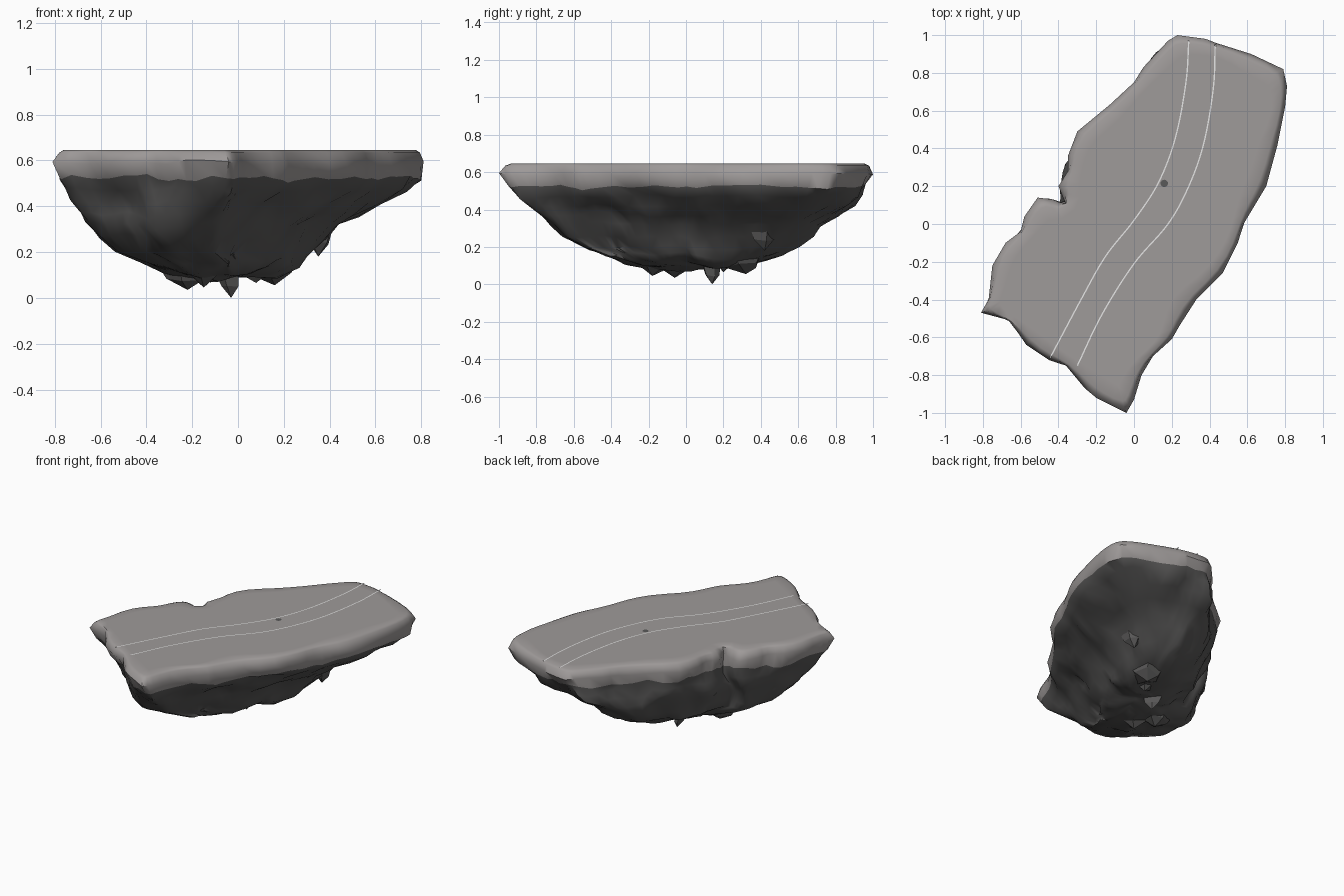
import bpy, bmesh, math, random
from mathutils import Vector, noise

cube = bpy.data.objects.get("Cube")
if cube:
    bpy.data.objects.remove(cube, do_unlink=True)

random.seed(4)
TOP = 0.645


def make_material(name, color):
    mat = bpy.data.materials.new(name)
    mat.use_nodes = True
    mat.diffuse_color = (*color, 1)
    bsdf = mat.node_tree.nodes["Principled BSDF"]
    bsdf.inputs["Base Color"].default_value = (*color, 1)
    bsdf.inputs["Roughness"].default_value = 0.9
    return mat


light_stone = make_material("light stone", (0.345, 0.325, 0.32))
dark_rock = make_material("dark rock", (0.1, 0.098, 0.097))
line_paint = make_material("white line paint", (0.8, 0.8, 0.8))
spot_grey = make_material("spot grey", (0.1, 0.1, 0.1))


def finish(bm, name, mats, smooth_angle=None):
    bmesh.ops.recalc_face_normals(bm, faces=bm.faces[:])
    mesh = bpy.data.meshes.new(name)
    bm.to_mesh(mesh)
    bm.free()
    obj = bpy.data.objects.new(name, mesh)
    bpy.context.collection.objects.link(obj)
    for mat in mats:
        mesh.materials.append(mat)
    if smooth_angle:
        bpy.ops.object.select_all(action="DESELECT")
        obj.select_set(True)
        bpy.context.view_layer.objects.active = obj
        bpy.ops.object.shade_smooth_by_angle(angle=math.radians(smooth_angle))
    return obj


# Plan outline of the slab, counter-clockwise from the front tip
outline = [Vector(p) for p in (
    (-.04, -1), (0, -.93), (.04, -.8), (.1, -.7), (.2, -.61), (.24, -.54),
    (.33, -.4), (.47, -.26), (.55, -.1), (.58, 0), (.64, .1), (.7, .2),
    (.76, .42), (.8, .62), (.81, .73), (.79, .82), (.62, .9), (.43, .96),
    (.38, .98), (.23, 1), (.18, .97), (.05, .83), (0, .75), (-.13, .63),
    (-.3, .49), (-.35, .36), (-.35, .28), (-.4, .2), (-.36, .1),
    (-.43, .13), (-.51, .14), (-.58, .04), (-.6, -.04), (-.68, -.1),
    (-.75, -.22), (-.77, -.4), (-.81, -.47), (-.66, -.51), (-.57, -.64),
    (-.45, -.72), (-.36, -.75), (-.26, -.87), (-.2, -.92))]


def split_edges(points):
    result = []
    for i, p in enumerate(points):
        result += [p, (p + points[(i + 1) % len(points)]) / 2]
    return result


def smoothed(points, times):
    n = len(points)
    for _ in range(times):
        points = [(points[i - 1] + points[i] * 2 + points[(i + 1) % n]) / 4
                  for i in range(n)]
    return points


def inset(points, amount):
    result = []
    n = len(points)
    for i, p in enumerate(points):
        d = (points[(i + 1) % n] - points[i - 1]).normalized()
        vary = 1 + 0.6 * noise.noise(Vector((p.x * 3, p.y * 3, 0)))
        result.append(p + Vector((-d.y, d.x)) * amount * vary)
    return result


def fit(points, x0, x1, y0, y1):
    xs, ys = [p.x for p in points], [p.y for p in points]
    fx = (x1 - x0) / (max(xs) - min(xs))
    fy = (y1 - y0) / (max(ys) - min(ys))
    return [Vector((x0 + (p.x - min(xs)) * fx, y0 + (p.y - min(ys)) * fy))
            for p in points]


# Rock body: height, extents in x and y, and rounding of each level
levels = [
    (.52, -.775, .8, -.945, .965, 1), (.47, -.745, .74, -.895, .94, 2),
    (.42, -.71, .62, -.845, .88, 4), (.37, -.675, .53, -.79, .82, 7),
    (.32, -.64, .45, -.74, .74, 10), (.26, -.595, .39, -.665, .67, 14),
    (.2, -.54, .31, -.58, .59, 18), (.155, -.4, .28, -.46, .52, 22),
    (.12, -.31, .23, -.36, .44, 26), (.1, -.25, .17, -.24, .33, 30),
    (.09, -.14, .06, -.1, .2, 30)]

base = split_edges(outline)
rock = bmesh.new()
rings = []
# flat top, softened lip, then the widest part of the rim
for z, amount, rounding in ((TOP, 0.085, 5), (TOP, 0.032, 2), (0.634, 0.014, 1), (0.59, 0, 0)):
    rings.append([rock.verts.new((p.x, p.y, z)) for p in inset(smoothed(base, rounding), amount)])
for v in rings[-1]:
    v.co.z += 0.02 * noise.noise(v.co * 5)
rim_count = len(rings)
for z, x0, x1, y0, y1, rounding in levels:
    ring = []
    strength = 0.01 if z > 0.5 else 0.045
    for p in fit(smoothed(base, rounding), x0, x1, y0, y1):
        pos = Vector((p.x, p.y, z))
        bump = noise.noise_vector(pos * 5) + 0.5 * noise.noise_vector(pos * 11)
        bump.z *= 0.7
        if z > 0.5:
            # ragged lower edge of the pale rim
            bump.z = 2.5 * noise.noise(pos * 7) + random.uniform(-1, 1)
        pos += bump * strength
        pos.z = max(pos.z, 0.06)
        ring.append(rock.verts.new(pos))
    rings.append(ring)

n = len(base)
for k in range(len(rings) - 1):
    upper, lower = rings[k], rings[k + 1]
    for i in range(n):
        j = (i + 1) % n
        face = rock.faces.new((upper[i], lower[i], lower[j], upper[j]))
        face.material_index = 1 if k >= rim_count else 0
top_face = rock.faces.new(rings[0])
underside = rock.faces.new(rings[-1])
underside.material_index = 1
bmesh.ops.triangulate(rock, faces=[f for f in rock.faces if f.material_index == 1 or f == top_face])
finish(rock, "rock_island", [light_stone, dark_rock], 45)


# Broken blocks hanging from the underside
def shard(name, tip, root, radius, taper=0.6):
    tip, root = Vector(tip), Vector(root)
    bm = bmesh.new()
    turn = random.random() * math.pi
    top, low = [], []
    for i in range(5):
        a = turn + i * math.tau / 5
        ray = Vector((math.cos(a), math.sin(a), 0)) * radius * random.uniform(0.7, 1.2)
        top.append(bm.verts.new(root + ray))
        lift = Vector((0, 0, random.uniform(0, 0.03)))
        low.append(bm.verts.new(root.lerp(tip, 0.75) + ray * taper + lift))
    end = bm.verts.new(tip)
    bm.faces.new(top)
    for i in range(5):
        j = (i + 1) % 5
        bm.faces.new((top[i], top[j], low[j], low[i]))
        bm.faces.new((low[i], low[j], end))
    finish(bm, name, [dark_rock])


shard("centre_shard", (-.03, .14, 0), (-.07, .12, .16), .07)
shard("right_shard", (-.22, -.06, .035), (-.22, -.06, .18), .13)
shard("left_shard", (.16, .32, .055), (.13, .3, .18), .15)
shard("back_left_shard", (.35, .42, .18), (.36, .42, .36), .1, 0.6)
shard("front_shard", (-.15, -.18, .045), (-.15, -.18, .2), .15)
shard("middle_shard", (.08, .2, .065), (.08, .2, .18), .1)


# Painted road edge lines on the flat top
def spline(points, steps=8):
    pts = [Vector(p) for p in points]
    pts = [pts[0] * 2 - pts[1]] + pts + [pts[-1] * 2 - pts[-2]]
    path = []
    for a, b, c, d in zip(pts, pts[1:], pts[2:], pts[3:]):
        for s in range(steps):
            t = s / steps
            path.append((b * 2 + (c - a) * t + (a * 2 - b * 5 + c * 4 - d) * t * t
                         + (b * 3 - a - c * 3 + d) * t ** 3) / 2)
    return path + [pts[-2]]


def painted_line(name, points, width=0.007):
    path = spline(points)
    bm = bmesh.new()
    pairs = []
    for i, p in enumerate(path):
        d = (path[min(i + 1, len(path) - 1)] - path[max(i - 1, 0)]).normalized()
        side = Vector((-d.y, d.x)) * width / 2
        pairs.append([bm.verts.new((*(p + s), TOP + 0.0015)) for s in (side, -side)])
    for (a, b), (c, d) in zip(pairs, pairs[1:]):
        bm.faces.new((a, b, d, c))
    finish(bm, name, [line_paint])


painted_line("right_road_line", [(-.445, -.71), (-.275, -.39), (-.15, -.17), (0, .02),
                                 (.13, .22), (.22, .46), (.275, .75), (.29, .97)])
painted_line("left_road_line", [(-.3, -.75), (-.17, -.48), (0, -.21), (.18, 0),
                                (.29, .2), (.37, .43), (.42, .72), (.43, .95)])

# Small dark spot on the road
bm = bmesh.new()
bmesh.ops.create_circle(bm, cap_ends=True, segments=10, radius=0.02)
bmesh.ops.translate(bm, verts=bm.verts[:], vec=(.16, .215, TOP + 0.002))
finish(bm, "road_spot", [spot_grey])
